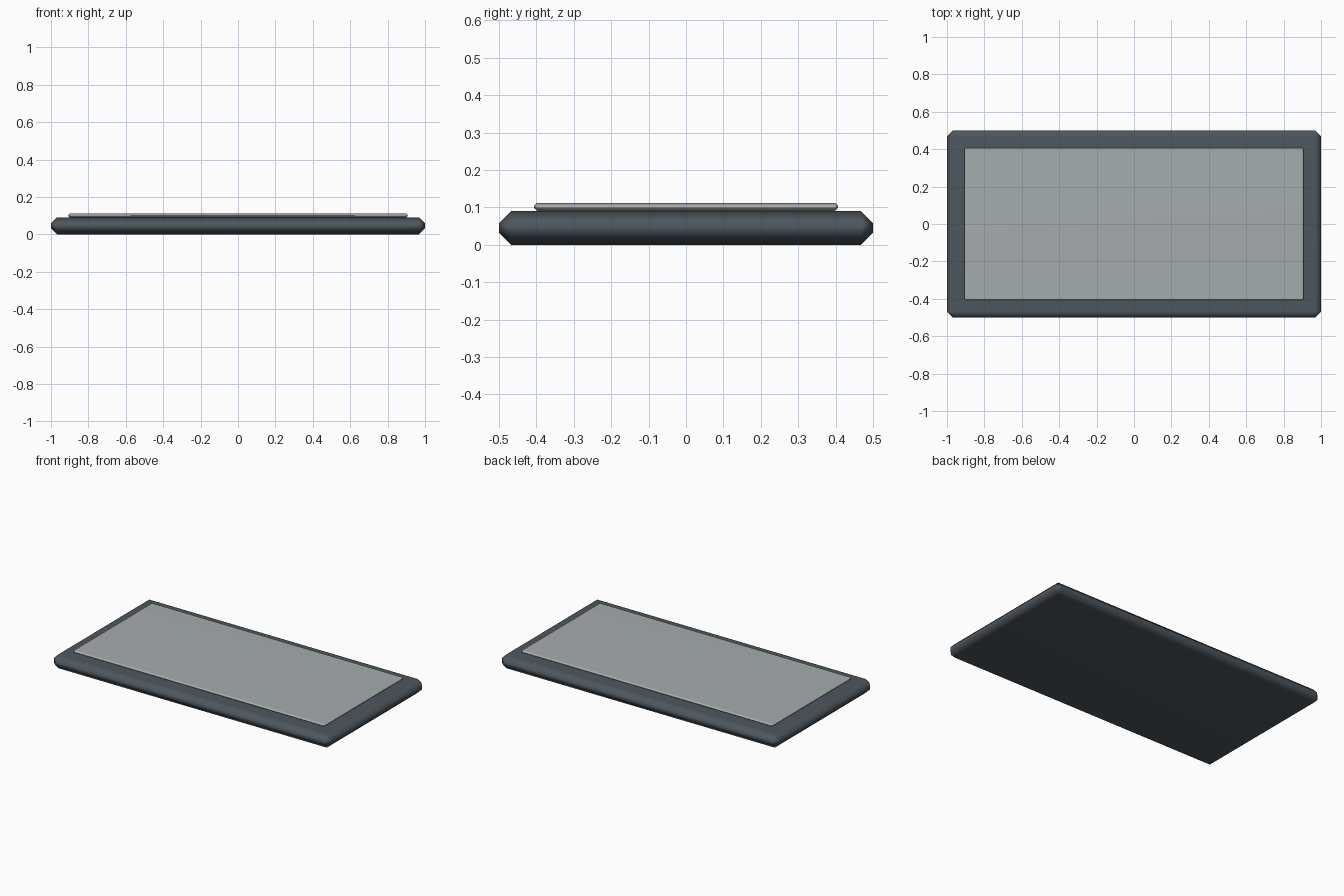
import bpy

if "Cube" in bpy.data.objects:
    bpy.data.objects.remove(bpy.data.objects["Cube"])


def material(name, color):
    mat = bpy.data.materials.new(name)
    mat.diffuse_color = (*color, 1)
    mat.use_nodes = True
    mat.node_tree.nodes["Principled BSDF"].inputs["Base Color"].default_value = mat.diffuse_color
    return mat


def chamfered_slab(name, size, z_mid, chamfer, mat):
    bpy.ops.mesh.primitive_cube_add(size=1, location=(0, 0, z_mid))
    ob = bpy.context.object
    ob.name = name
    ob.scale = size
    bpy.ops.object.transform_apply(location=False, rotation=False, scale=True)
    bev = ob.modifiers.new("chamfer", 'BEVEL')
    bev.width = chamfer
    bev.segments = 1
    bpy.ops.object.shade_smooth()
    # keep the large faces flat, blend across the chamfers
    wn = ob.modifiers.new("weighted_normals", 'WEIGHTED_NORMAL')
    wn.keep_sharp = True
    ob.data.materials.append(mat)
    return ob


# Main slab
chamfered_slab("body", (2.0, 1.0, 0.09), 0.045, 0.032,
               material("dark_slate", (0.075, 0.095, 0.11)))

# Thin raised panel on top
chamfered_slab("top_panel", (1.814, 0.814, 0.022), 0.101, 0.009,
               material("pale_grey", (0.38, 0.41, 0.41)))
